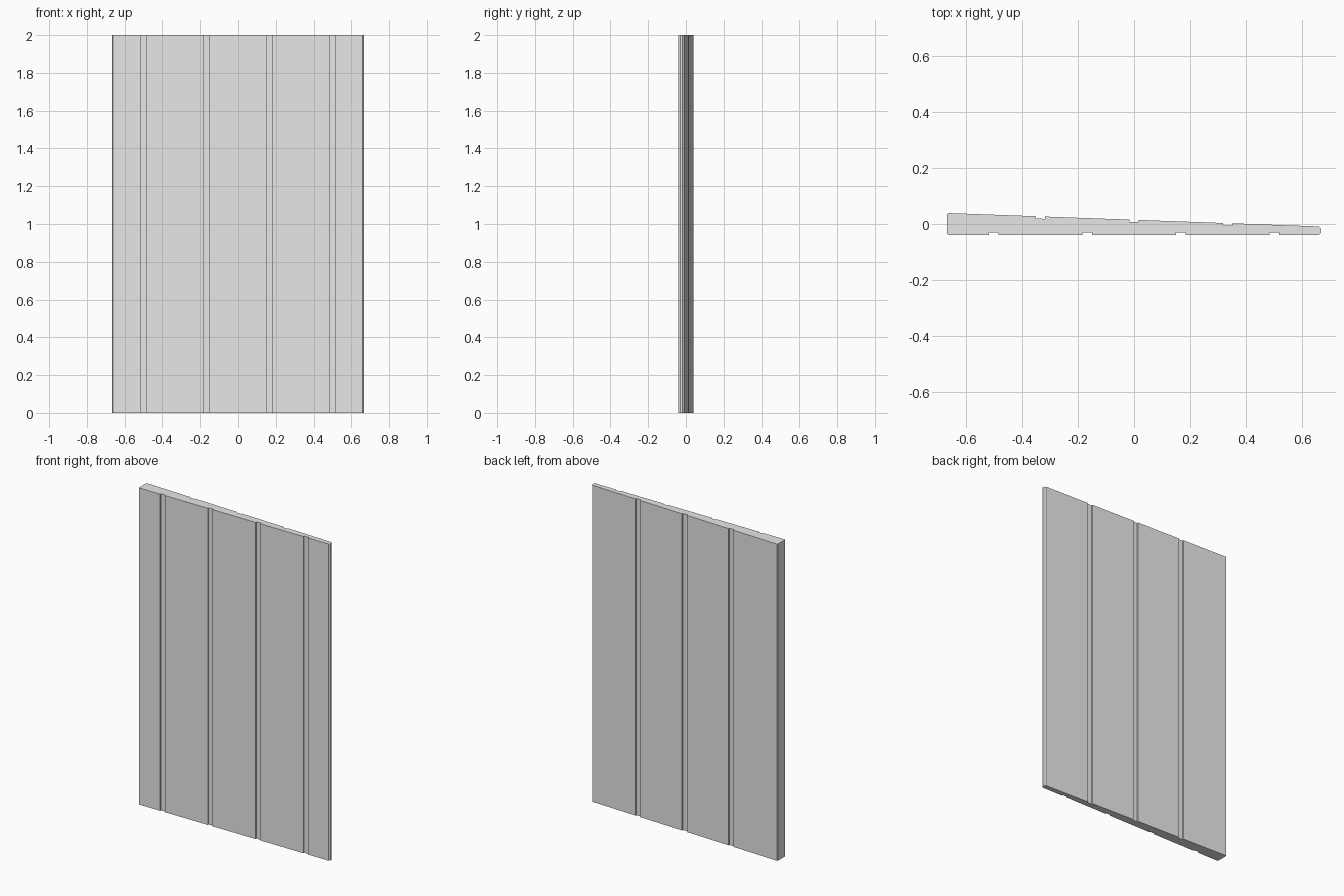
import bpy
import bmesh

if "Cube" in bpy.data.objects:
    bpy.data.objects.remove(bpy.data.objects["Cube"], do_unlink=True)

HALF_W, HEIGHT = 0.667, 2.0
FRONT, THICK, THIN = -0.039, 0.039, -0.009
GROOVE, DEPTH = 0.0165, 0.008
BEVEL, TIP = 0.004, 0.009

# One plain grey finish
grey = bpy.data.materials.new("plain_grey")
grey.use_nodes = True
colour = (0.8, 0.8, 0.8, 1.0)
grey.diffuse_color = colour
grey.node_tree.nodes["Principled BSDF"].inputs["Base Color"].default_value = colour


def back(x):
    """Height of the sloping back face at x."""
    return THICK + (THIN - THICK) * (x + HALF_W) / (2 * HALF_W)


def groove(x, face, inward):
    """Four profile points of a square groove, from left to right."""
    a, b = x - GROOVE, x + GROOVE
    return [(a, face(a)), (a, face(a) + inward),
            (b, face(b) + inward), (b, face(b))]


# Tapered cross-section, anticlockwise from the front left corner
profile = [(-HALF_W, FRONT + BEVEL), (-HALF_W + BEVEL, FRONT)]
for i in range(4):
    profile += groove((i - 1.5) / 3, lambda x: FRONT, DEPTH)
profile += [(HALF_W - TIP, FRONT), (HALF_W, FRONT + TIP),
            (HALF_W, THIN - TIP), (HALF_W - TIP, back(HALF_W - TIP))]
for i in (1, 0, -1):
    profile += reversed(groove(i / 3, back, -DEPTH))
profile += [(-HALF_W + BEVEL, THICK), (-HALF_W, THICK - BEVEL)]

# Upright panel extruded from the cross-section
bm = bmesh.new()
base = bm.faces.new([bm.verts.new((x, y, 0)) for x, y in profile])
top = bmesh.ops.extrude_face_region(bm, geom=[base], use_keep_orig=True)
bmesh.ops.translate(bm, vec=(0, 0, HEIGHT),
                    verts=[g for g in top["geom"] if isinstance(g, bmesh.types.BMVert)])
bmesh.ops.recalc_face_normals(bm, faces=bm.faces)

mesh = bpy.data.meshes.new("grooved_panel")
bm.to_mesh(mesh)
bm.free()
mesh.materials.append(grey)
panel = bpy.data.objects.new("grooved_panel", mesh)
bpy.context.collection.objects.link(panel)
